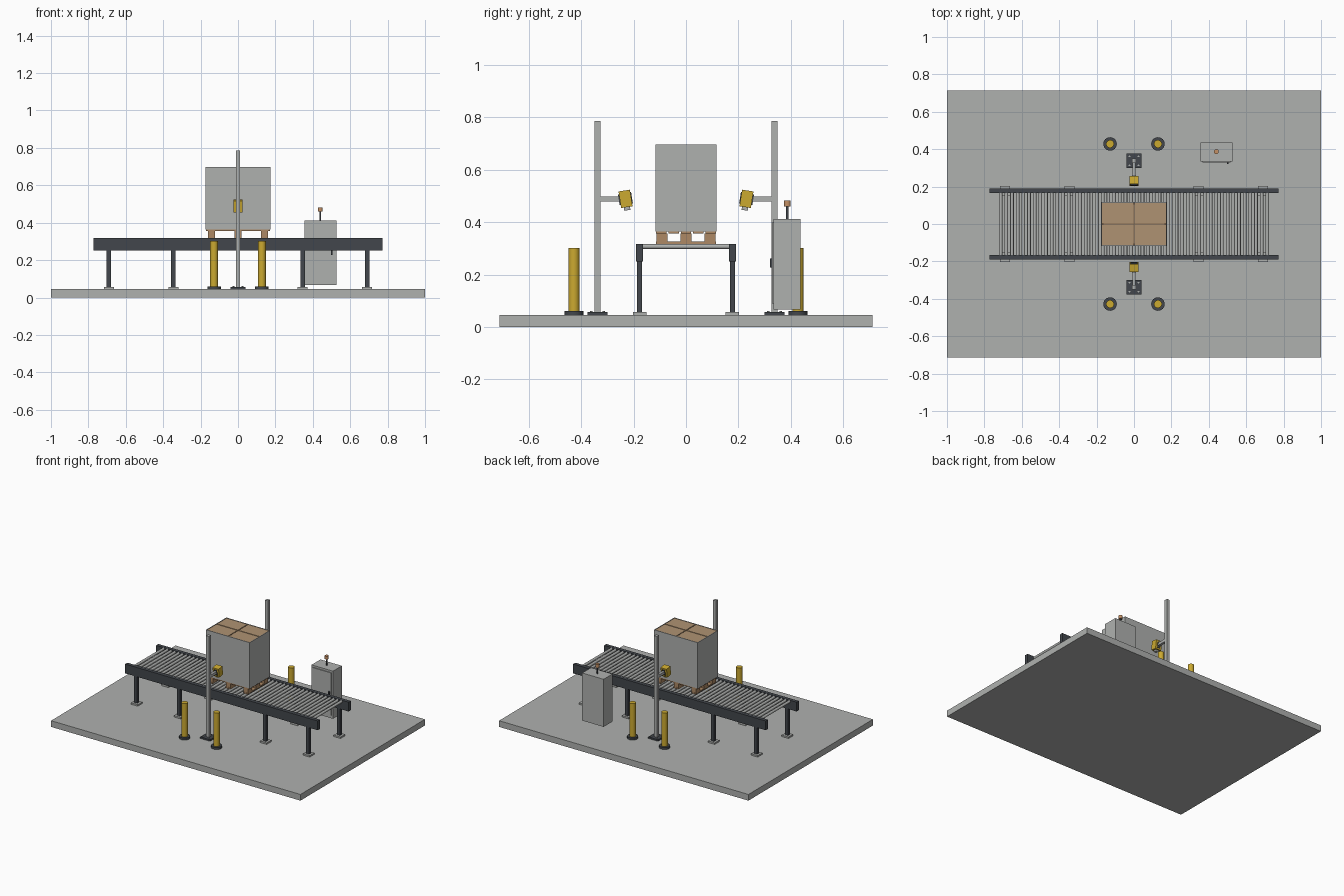
import bpy, math
from mathutils import Matrix, Vector

if "Cube" in bpy.data.objects:
    bpy.data.objects.remove(bpy.data.objects["Cube"])


def material(name, rgb):
    m = bpy.data.materials.new(name)
    m.diffuse_color = (*rgb, 1)
    m.use_nodes = True
    m.node_tree.nodes["Principled BSDF"].inputs["Base Color"].default_value = m.diffuse_color
    return m


GREY = material("light grey", (0.43, 0.44, 0.43))
DARK = material("dark grey", (0.055, 0.062, 0.072))
YELLOW = material("safety yellow", (0.60, 0.40, 0.03))
CARTON = material("cardboard", (0.43, 0.29, 0.17))
WOOD = material("pallet wood", (0.42, 0.25, 0.13))
TAPE = material("dark cardboard", (0.22, 0.14, 0.08))
AMBER = material("amber lamp", (0.55, 0.28, 0.13))


def box(name, x, y, z, mat):
    """Box from (min, max) ranges."""
    bpy.ops.mesh.primitive_cube_add(size=1, location=[(a + b) / 2 for a, b in (x, y, z)])
    o = bpy.context.object
    o.name = name
    o.scale = [b - a for a, b in (x, y, z)]
    bpy.ops.object.transform_apply(location=False, rotation=False, scale=True)
    o.data.materials.append(mat)
    return o


def cbox(name, cx, cy, w, d, z, mat):
    """Box by plan centre and size."""
    return box(name, (cx - w / 2, cx + w / 2), (cy - d / 2, cy + d / 2), z, mat)


def cyl(name, loc, r, h, mat, sides=24, rot=(0, 0, 0)):
    bpy.ops.mesh.primitive_cylinder_add(vertices=sides, radius=r, depth=h, location=loc, rotation=rot)
    o = bpy.context.object
    o.name = name
    o.data.materials.append(mat)
    bpy.ops.object.shade_smooth_by_angle(angle=math.radians(40))
    return o


FLOOR = 0.045
box("floor_slab", (-1, 1), (-0.713, 0.713), (0, FLOOR), GREY)

# Conveyor: side rails, legs, feet
for s in (-1, 1):
    cbox("side_rail", 0, s * 0.1775, 1.544, 0.026, (0.25, 0.317), DARK)
    for x in (-0.69, -0.345, 0.345, 0.69):
        cbox("conveyor_leg", x, s * 0.1775, 0.024, 0.02, (0.055, 0.252), DARK)
        cbox("conveyor_foot", x, s * 0.1765, 0.055, 0.053, (FLOOR, 0.056), GREY)

# Conveyor rollers
roller = cyl("roller", (-0.713, 0, 0.307), 0.0095, 0.335, GREY, 12, (math.pi / 2, 0, 0))
arr = roller.modifiers.new("row", 'ARRAY')
arr.count = 48
arr.use_relative_offset = False
arr.use_constant_offset = True
arr.constant_offset_displace = (1.426 / 47, 0, 0)

# Pallet: bottom boards, blocks, stringers, top deck
for x in (-0.142, 0, 0.142):
    cbox("pallet_bottom_board", x, 0, 0.038, 0.23, (0.317, 0.326), WOOD)
    for y in (-0.092, 0, 0.092):
        cbox("pallet_block", x, y, 0.038, 0.042, (0.326, 0.356), WOOD)
for i in range(5):
    cbox("pallet_deck_board", 0, -0.094 + i * 0.047, 0.34, 0.04, (0.356, 0.366), WOOD)

# Cartons in two by two columns, with a dark core showing in the gaps
box("carton_gap_core", (-0.165, 0.165), (-0.108, 0.108), (0.37, 0.688), TAPE)
for sx in (-1, 1):
    for sy in (-1, 1):
        cbox("carton_stack", sx * 0.0865, sy * 0.0575, 0.167, 0.109, (0.366, 0.695), CARTON)

# Wrapping film around the load, open at the top
for s in (-1, 1):
    cbox("film_side", 0, s * 0.1145, 0.35, 0.004, (0.364, 0.697), GREY)
    cbox("film_end", s * 0.173, 0, 0.004, 0.229, (0.364, 0.697), GREY)

for s in (-1, 1):
    # Sensor post on a bolted plate
    py = s * 0.338
    cbox("post_plate", 0, py, 0.08, 0.078, (FLOOR, 0.056), DARK)
    cbox("post", 0, py, 0.024, 0.024, (0.056, 0.787), GREY)
    for bx in (-0.024, 0.024):
        for by in (-0.024, 0.024):
            cyl("anchor_bolt", (bx, py + by, 0.058), 0.005, 0.006, GREY, 6)
    box("sensor_arm", (-0.009, 0.009), sorted((s * 0.328, s * 0.25)), (0.478, 0.498), GREY)

    # Tilted sensor head, built straight and turned about its centre
    c = Vector((0, s * 0.231, 0.489))
    y_in, y_out = c.y - s * 0.022, c.y + s * 0.022
    head = [
        box("sensor_head", (-0.024, 0.024), sorted((y_in, y_out)), (0.457, 0.521), YELLOW),
        box("sensor_window", (-0.018, 0.018), sorted((y_in, y_in - s * 0.003)), (0.467, 0.511), DARK),
        box("sensor_bracket", (-0.011, 0.011), sorted((y_out, y_out + s * 0.004)), (0.469, 0.509), DARK),
        box("sensor_connector", (-0.01, 0.01), (c.y - 0.012, c.y + 0.012), (0.445, 0.458), GREY),
    ]
    turn = (Matrix.Translation(c) @ Matrix.Rotation(-s * math.radians(9), 4, 'X')
            @ Matrix.Translation(-c))
    for o in head:
        o.matrix_world = turn @ Matrix.Translation(o.location)

    # Bollards
    for x in (-0.128, 0.128):
        cyl("bollard_base", (x, s * 0.428, 0.0525), 0.036, 0.015, DARK)
        cyl("bollard", (x, s * 0.428, 0.18), 0.021, 0.244, YELLOW)

# Control cabinet with door, handle and beacon
box("cabinet", (0.355, 0.527), (0.335, 0.437), (0.067, 0.412), GREY)
box("cabinet_door", (0.366, 0.516), (0.329, 0.336), (0.09, 0.398), GREY)
box("door_handle", (0.498, 0.506), (0.32, 0.33), (0.227, 0.262), DARK)
cyl("beacon_stem", (0.44, 0.387, 0.437), 0.005, 0.052, DARK, 12)
cyl("beacon_lamp", (0.44, 0.387, 0.471), 0.013, 0.023, AMBER, 16)
